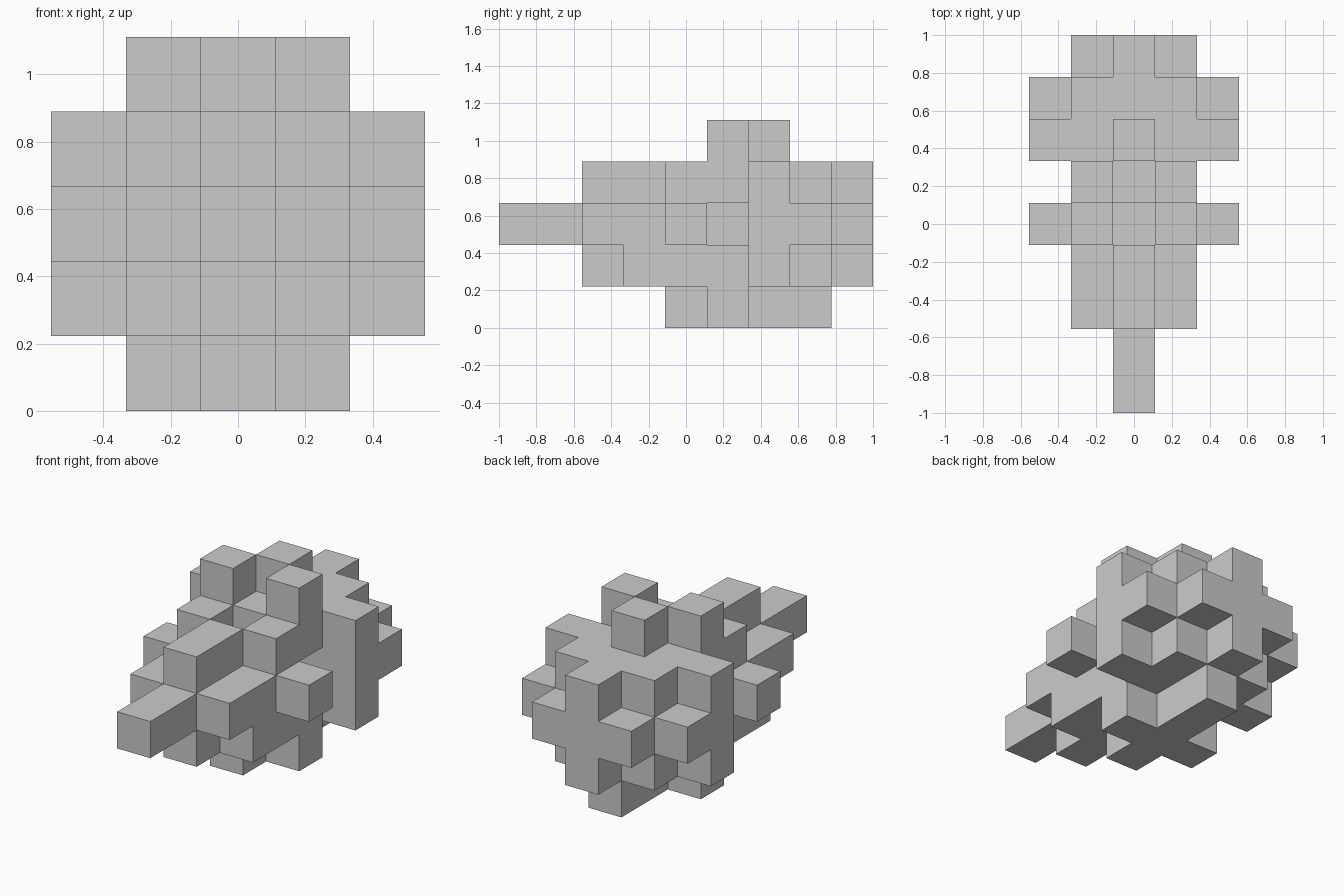
import bpy, bmesh, math
from mathutils import Vector
from itertools import product

if "Cube" in bpy.data.objects:
    bpy.data.objects.remove(bpy.data.objects["Cube"])

U = 2 / 9  # edge length of one cube


def block(hx, y0, y1, z0, z1, inner=0):
    """Cells mirrored in x from inner to hx, over the given y and z ranges."""
    return {(x, y, z) for x, y, z in product(range(-hx, hx + 1), range(y0, y1 + 1), range(z0, z1 + 1))
            if abs(x) >= inner}


cells = set()
# front prong, front slab and ridge
cells |= block(0, -4, -3, 2, 2) | block(1, -2, -1, 2, 2) | block(0, -2, -1, 3, 3)
# stepped underside of the front
cells |= block(0, -2, -2, 1, 1) | block(1, -1, -1, 1, 1)
# main body
cells |= block(1, 0, 3, 1, 3)
# side studs and side plates
cells |= block(2, 0, 0, 2, 2) | block(2, 2, 2, 1, 3) | block(2, 3, 3, 2, 2)
# cross on the back
cells |= block(0, 4, 4, 1, 3) | block(1, 4, 4, 2, 2)
# top cubes
cells |= block(1, 1, 1, 4, 4, inner=1) | block(0, 2, 2, 4, 4)
# cross-shaped foot
cells |= block(0, 0, 3, 0, 0) | block(1, 1, 1, 0, 0)
# pits in the top and in both sides
cells -= block(0, 0, 0, 3, 3) | block(1, 1, 1, 2, 2, inner=1)

# outer skin: one quad wherever a filled cell meets an empty one
bm = bmesh.new()
verts = {}


def vert(p):
    key = tuple(round(2 * c) for c in p)
    if key not in verts:
        verts[key] = bm.verts.new(p * U)
    return verts[key]


for cell in sorted(cells):
    centre = Vector(cell) + Vector((0, 0, 0.5))
    for axis, sign in product(range(3), (-1, 1)):
        n = Vector((0, 0, 0))
        n[axis] = sign
        if tuple(int(c + d) for c, d in zip(cell, n)) in cells:
            continue
        a = Vector((0, 0, 0))
        a[(axis + 1) % 3] = 0.5
        b = n.cross(a)
        mid = centre + n * 0.5
        bm.faces.new([vert(mid + o) for o in (a + b, b - a, -a - b, a - b)])

# merge flat areas into single faces
bmesh.ops.dissolve_limit(bm, angle_limit=math.radians(1), verts=bm.verts[:], edges=bm.edges[:])
mesh = bpy.data.meshes.new("cube_cluster")
bm.to_mesh(mesh)
bm.free()
bpy.context.collection.objects.link(bpy.data.objects.new("cube_cluster", mesh))
